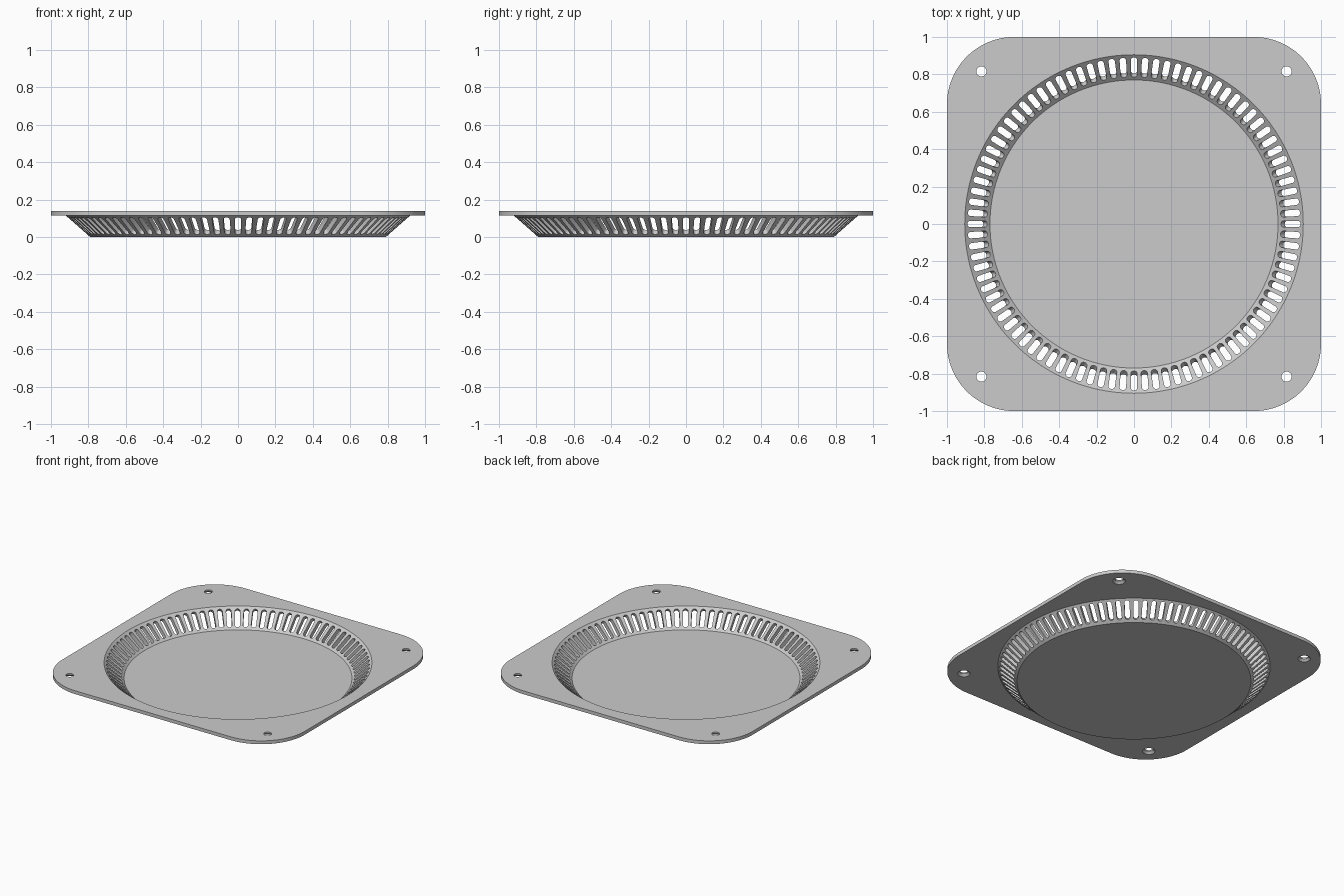
import bpy, bmesh
from math import sin, cos, pi, radians
from mathutils import Matrix, Vector

if "Cube" in bpy.data.objects:
    bpy.data.objects.remove(bpy.data.objects["Cube"])

TOP, PLATE_BOTTOM, FLOOR = 0.14, 0.115, 0.025
CORNER, SEGMENTS, SLOTS = 0.36, 184, 92

grey = bpy.data.materials.new("light grey")
grey.use_nodes = True
grey.diffuse_color = (0.6, 0.6, 0.6, 1)
grey.node_tree.nodes["Principled BSDF"].inputs["Base Color"].default_value = grey.diffuse_color


def make_object(name, bm):
    bmesh.ops.recalc_face_normals(bm, faces=bm.faces)
    mesh = bpy.data.meshes.new(name)
    bm.to_mesh(mesh)
    bm.free()
    mesh.materials.append(grey)
    obj = bpy.data.objects.new(name, mesh)
    bpy.context.collection.objects.link(obj)
    return obj


def prism(bm, outline, low, high, matrix=Matrix()):
    """Closed prism over a 2D outline, placed by a matrix."""
    rings = [[bm.verts.new(matrix @ Vector((x, y, z))) for x, y in outline] for z in (low, high)]
    loft(bm, rings)


def loft(bm, rings):
    n = len(rings[0])
    for a, b in zip(rings, rings[1:]):
        for i in range(n):
            j = (i + 1) % n
            bm.faces.new((a[i], a[j], b[j], b[i]))
    bm.faces.new(rings[0])
    bm.faces.new(rings[-1])


def lathe(bm, profile, segments, cx=0, cy=0):
    """Closed turned solid from (radius, height) pairs."""
    loft(bm, [[bm.verts.new((cx + r * cos(2 * pi * i / segments),
                             cy + r * sin(2 * pi * i / segments), z))
               for i in range(segments)] for r, z in profile])


def combine(target, tool, operation):
    tool.hide_render = True
    mod = target.modifiers.new(operation.lower(), "BOOLEAN")
    mod.operation, mod.object, mod.solver = operation, tool, "EXACT"
    bpy.context.view_layer.objects.active = target
    bpy.ops.object.modifier_apply(modifier=mod.name)
    bpy.data.objects.remove(tool)


# Square flange with round corners
outline = []
for k, (sx, sy) in enumerate(((1, 1), (-1, 1), (-1, -1), (1, -1))):
    for i in range(25):
        a = radians(90 * k + 90 * i / 24)
        outline.append((sx * (1 - CORNER) + CORNER * cos(a), sy * (1 - CORNER) + CORNER * sin(a)))
bm = bmesh.new()
prism(bm, outline, PLATE_BOTTOM, TOP)
body = make_object("vented_basin_plate", bm)

# Tapered basin below the flange, then its hollow
bm = bmesh.new()
lathe(bm, [(0.79, 0), (0.932, 0.125)], SEGMENTS)
combine(body, make_object("basin_outside", bm), "UNION")
bm = bmesh.new()
lathe(bm, [(0.77, FLOOR), (0.905, TOP), (0.905, TOP + 0.05)], SEGMENTS)
combine(body, make_object("basin_hollow", bm), "DIFFERENCE")

# Ring of rounded slots square to the sloping wall
half_width, half_straight = 0.017, 0.052
slot = []
for side in (1, -1):
    for i in range(9):
        a = pi * i / 8
        slot.append((side * (half_straight + half_width * sin(a)), side * half_width * -cos(a)))
slope = Vector((0.763, 0, 0.646))
across = Vector((0, 1, 0))
normal = slope.cross(across)
frame = Matrix((slope, across, normal)).transposed().to_4x4()
frame.translation = (0.846, 0, 0.073)
bm = bmesh.new()
for i in range(SLOTS):
    prism(bm, slot, -0.03, 0.03, Matrix.Rotation(2 * pi * i / SLOTS, 4, "Z") @ frame)
combine(body, make_object("slot_cutter", bm), "DIFFERENCE")

# Countersunk screw holes in the corners
bm = bmesh.new()
for sx in (1, -1):
    for sy in (1, -1):
        lathe(bm, [(0.043, PLATE_BOTTOM - 0.02), (0.043, PLATE_BOTTOM), (0.027, PLATE_BOTTOM + 0.015),
                   (0.027, TOP + 0.02)], 32, 0.816 * sx, 0.816 * sy)
combine(body, make_object("screw_hole_cutter", bm), "DIFFERENCE")

# Smooth curved sides, crisp edges
bpy.ops.object.select_all(action="DESELECT")
body.select_set(True)
bpy.context.view_layer.objects.active = body
bpy.ops.object.shade_smooth_by_angle(angle=radians(25))
